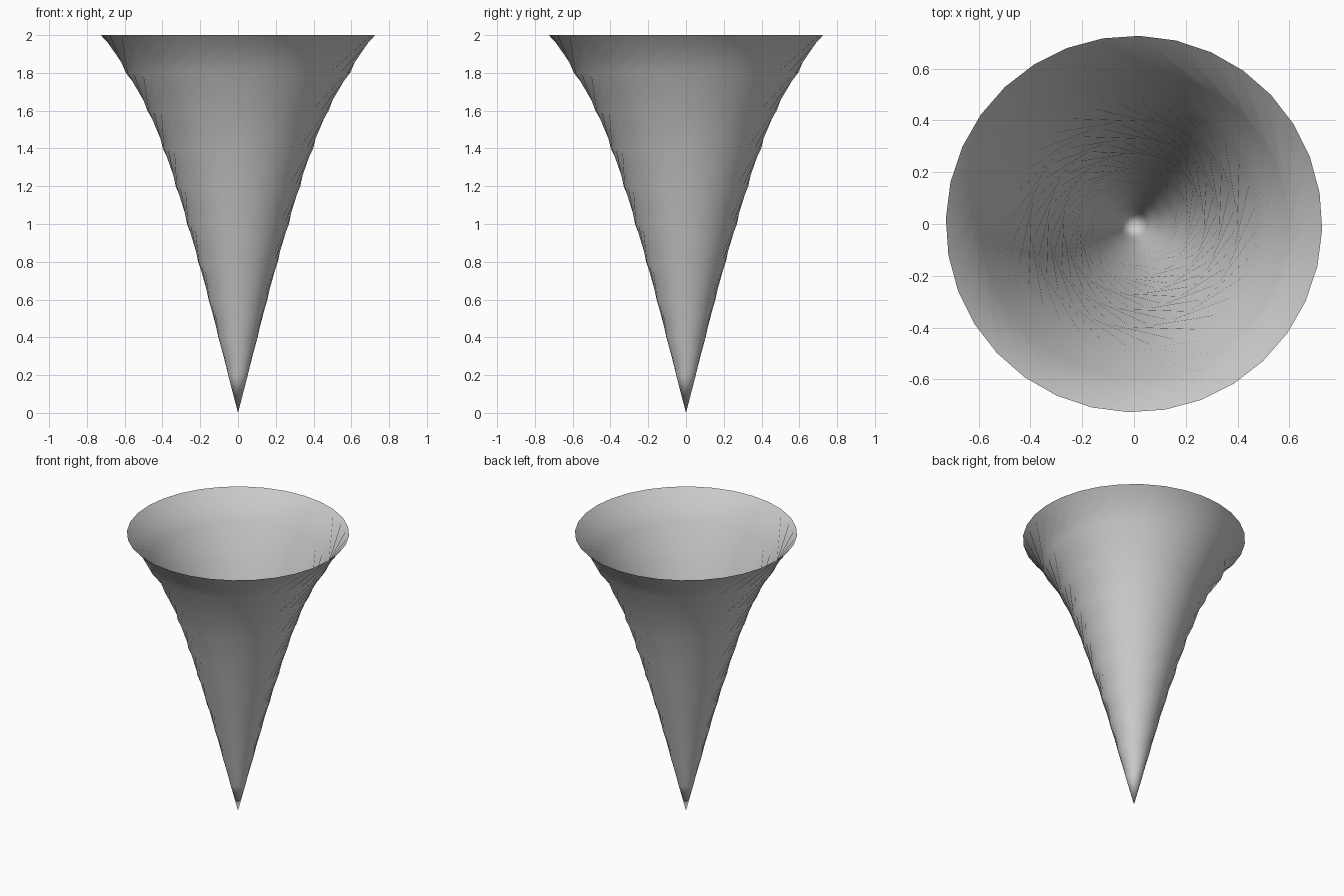
import bpy, bmesh
from math import cos, sin, pi

if "Cube" in bpy.data.objects:
    bpy.data.objects.remove(bpy.data.objects["Cube"])

SIDES = 32
SHIFT = 2  # sides of twist from each ring to the next
# ring radii, evenly spaced in height from 0.2 to 2.0
RADII = [0.052, 0.104, 0.156, 0.211, 0.27, 0.33, 0.398, 0.48, 0.594, 0.727]

# open flared cone, a single thin surface with twisted triangle bands
bm = bmesh.new()
tip = bm.verts.new((0, 0, 0))
rings = []
for k, r in enumerate(RADII):
    ring = []
    for i in range(SIDES):
        a = 2 * pi * (i - 0.15) / SIDES
        ring.append(bm.verts.new((r * cos(a), r * sin(a), 0.2 * (k + 1))))
    rings.append(ring)
for i in range(SIDES):
    j = (i + 1) % SIDES
    bm.faces.new((tip, rings[0][j], rings[0][i]))
    for low, high in zip(rings, rings[1:]):
        up, diag = high[(i + SHIFT) % SIDES], high[(i + SHIFT + 1) % SIDES]
        bm.faces.new((low[i], low[j], diag))
        bm.faces.new((low[i], diag, up))
for f in bm.faces:
    f.smooth = True

mesh = bpy.data.meshes.new("flared_cone")
bm.to_mesh(mesh)
bm.free()
bpy.context.collection.objects.link(bpy.data.objects.new("flared_cone", mesh))
